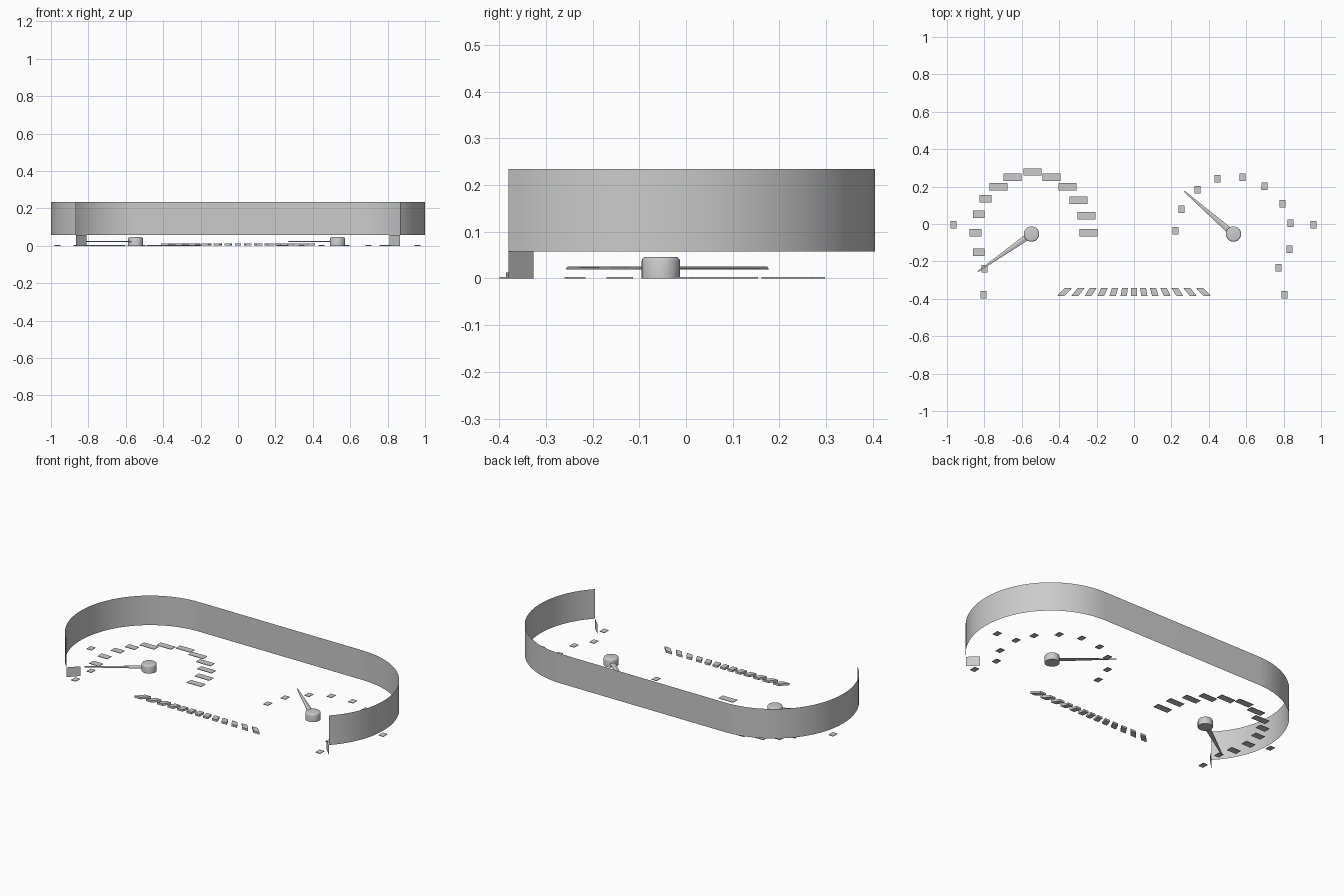
import bpy, bmesh, math
from mathutils import Matrix, Vector

if "Cube" in bpy.data.objects:
    bpy.data.objects.remove(bpy.data.objects["Cube"])

CX, CY, R = 0.54, -0.055, 0.46   # end-arc centre and radius of the shroud
HUBS = {"left": Vector((-0.548, -0.054, 0)), "right": Vector((0.532, -0.054, 0))}


def finish(bm, name, smooth=None):
    bmesh.ops.recalc_face_normals(bm, faces=bm.faces)
    me = bpy.data.meshes.new(name)
    bm.to_mesh(me)
    bm.free()
    ob = bpy.data.objects.new(name, me)
    bpy.context.collection.objects.link(ob)
    if smooth:
        bpy.ops.object.select_all(action='DESELECT')
        ob.select_set(True)
        bpy.context.view_layer.objects.active = ob
        bpy.ops.object.shade_smooth_by_angle(angle=math.radians(smooth))
    return ob


def strip(bm, path, z0, z1):
    """Open vertical wall following a plan path."""
    lo = [bm.verts.new((x, y, z0)) for x, y in path]
    hi = [bm.verts.new((x, y, z1)) for x, y in path]
    for i in range(len(path) - 1):
        bm.faces.new((lo[i], lo[i + 1], hi[i + 1], hi[i]))


def prism(bm, outline, z0, z1):
    """Solid flat plate from a plan outline."""
    lo = [bm.verts.new((x, y, z0)) for x, y in outline]
    hi = [bm.verts.new((x, y, z1)) for x, y in outline]
    n = len(outline)
    bm.faces.new(lo[::-1])
    bm.faces.new(hi)
    for i in range(n):
        j = (i + 1) % n
        bm.faces.new((lo[i], lo[j], hi[j], hi[i]))


# Curved shroud wall, open at the front
start = math.radians(-45)
arc = []
for i in range(41):
    a = start + (math.pi / 2 - start) * i / 40
    arc.append((CX + R * math.cos(a), CY + R * math.sin(a)))
bm = bmesh.new()
strip(bm, arc + [(-x, y) for x, y in reversed(arc)], 0.058, 0.234)
finish(bm, "shroud_wall", 30)

# Small radial tabs under the ends of the shroud
ex, ey = arc[0]
for side, s in (("left", -1), ("right", 1)):
    bm = bmesh.new()
    strip(bm, [(s * ex, ey), (s * (ex - 0.054), ey + 0.054)], 0, 0.058)
    finish(bm, side + "_tab")

# Needle hubs: lathed profile with a rounded top edge
for side, c in HUBS.items():
    bm = bmesh.new()
    prof = [(0, 0), (0.041, 0), (0.041, 0.038), (0.0395, 0.042),
            (0.036, 0.045), (0.031, 0.046), (0, 0.046)]
    vs = [bm.verts.new((r, 0, z)) for r, z in prof]
    es = [bm.edges.new(p) for p in zip(vs, vs[1:])]
    bmesh.ops.spin(bm, geom=vs + es, cent=(0, 0, 0), axis=(0, 0, 1),
                   angle=2 * math.pi, steps=32)
    bmesh.ops.remove_doubles(bm, verts=bm.verts, dist=1e-5)
    bmesh.ops.translate(bm, verts=bm.verts, vec=c)
    finish(bm, side + "_hub", 40)

# Tapered needles with a shallow centre ridge
for side, tip in (("left", (-0.835, -0.254)), ("right", (0.27, 0.174))):
    c = HUBS[side]
    d = Vector((tip[0], tip[1], 0)) - c
    L = d.length
    bm = bmesh.new()
    rings = []
    for x, w in ((0, 0.018), (L, 0.003)):
        rings.append([bm.verts.new(p) for p in
                      ((x, -w, 0.019), (x, w, 0.019), (x, w, 0.022),
                       (x, 0, 0.025), (x, -w, 0.022))])
    a, b = rings
    for i in range(5):
        j = (i + 1) % 5
        bm.faces.new((a[i], a[j], b[j], b[i]))
    bm.faces.new(a)
    bm.faces.new(b)
    bm.transform(Matrix.Translation(c) @ Matrix.Rotation(math.atan2(d.y, d.x), 4, 'Z'))
    finish(bm, side + "_needle")

# Row of indicator bars fanning outwards from the middle
bm = bmesh.new()
for k in range(-6, 7):
    x = 0.05 * k + 0.002 * k * abs(k)
    s = 0.0033 * k
    w = 0.0155 + 0.0007 * abs(k)
    prism(bm, [(x + s - w, -0.385), (x + s + w, -0.385),
               (x - s + w, -0.343), (x - s - w, -0.343)], 0.001, 0.013)
finish(bm, "indicator_bars")

# Plain flat scale marks: (x, y, width in cells)
left = [(-.80, -.24, 1), (-.83, -.15, 2), (-.847, -.048, 2), (-.83, .053, 2),
        (-.794, .134, 2), (-.725, .198, 3), (-.65, .25, 3), (-.543, .278, 3),
        (-.44, .25, 3), (-.355, .198, 3), (-.297, .127, 3), (-.254, .043, 3),
        (-.243, -.048, 3)]
right = [(.772, -.235, 1), (.831, -.134, 1), (.836, .005, 1), (.794, .107, 1),
         (.698, .203, 1), (.58, .251, 1), (.446, .241, 1), (.34, .182, 1),
         (.254, .08, 1), (.222, -.037, 1)]
limits = [(-.805, -.379, 1), (-.965, -.005, 1), (.805, -.379, 1), (.96, -.005, 1)]
for name, marks in (("left_scale", left), ("right_scale", right), ("end_marks", limits)):
    bm = bmesh.new()
    for x, y, n in marks:
        w, h = 0.016 * n, 0.02
        prism(bm, [(x - w, y - h), (x + w, y - h), (x + w, y + h), (x - w, y + h)], 0, 0.003)
    finish(bm, name)
